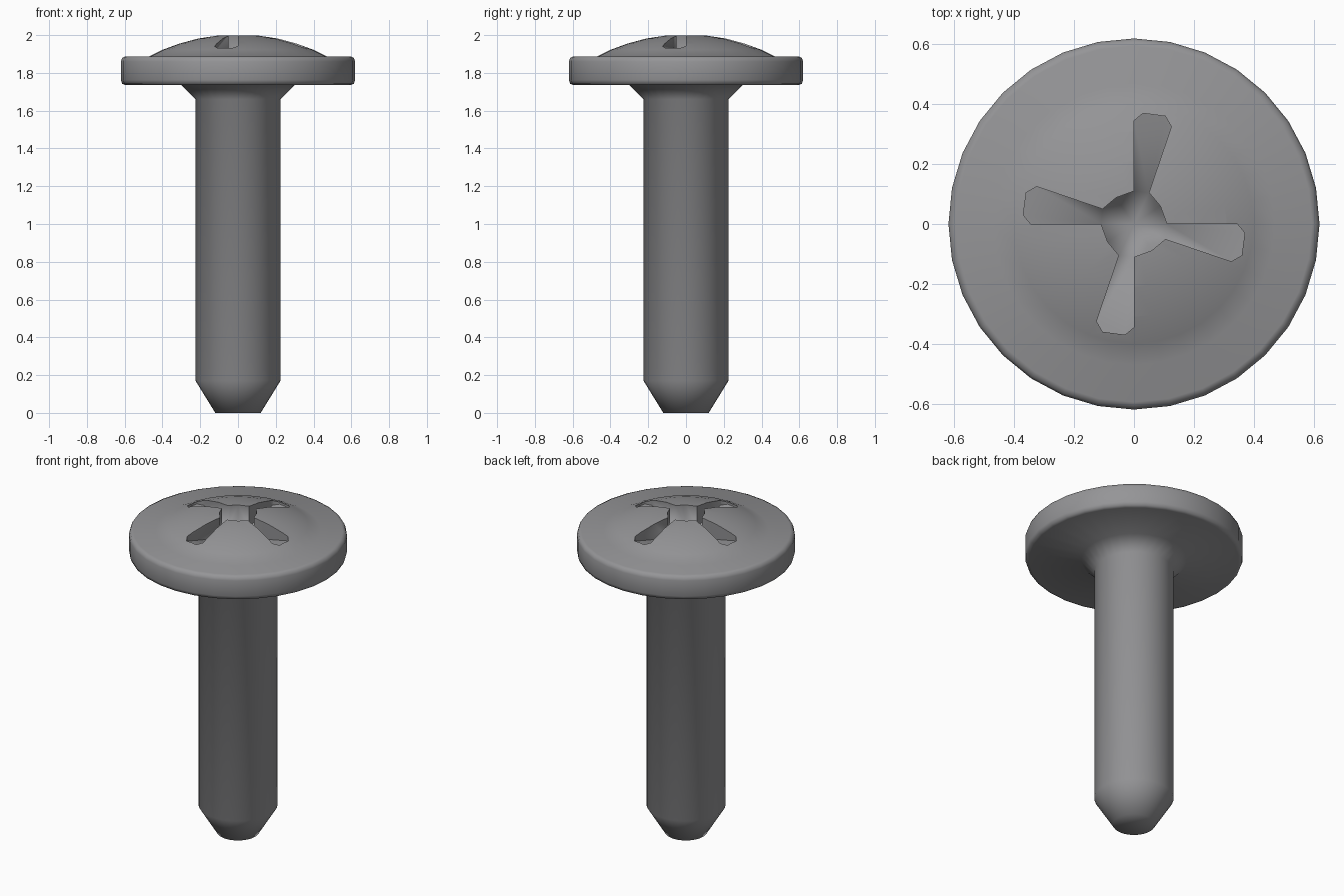
import bpy, bmesh, math

if "Cube" in bpy.data.objects:
    bpy.data.objects.remove(bpy.data.objects["Cube"])

SIDES = 32

metal = bpy.data.materials.new("grey metal")
metal.diffuse_color = (0.30, 0.30, 0.31, 1)
metal.use_nodes = True
metal.node_tree.nodes["Principled BSDF"].inputs["Base Color"].default_value = metal.diffuse_color


def make_object(name, bm):
    bmesh.ops.recalc_face_normals(bm, faces=bm.faces)
    me = bpy.data.meshes.new(name)
    bm.to_mesh(me)
    bm.free()
    ob = bpy.data.objects.new(name, me)
    bpy.context.collection.objects.link(ob)
    me.materials.append(metal)
    return ob


def lathe(name, profile):
    """Revolve (radius, z) points; both ends are closed."""
    bm = bmesh.new()
    rings = []
    for r, z in profile:
        rings.append([bm.verts.new((r * math.cos(2 * math.pi * i / SIDES),
                                    r * math.sin(2 * math.pi * i / SIDES), z))
                      for i in range(SIDES)])
    for a, b in zip(rings, rings[1:]):
        for i in range(SIDES):
            j = (i + 1) % SIDES
            bm.faces.new((a[i], a[j], b[j], b[i]))
    bm.faces.new(rings[0][::-1])
    bm.faces.new(rings[-1])
    return make_object(name, bm)


# Whole screw: blunt tip, shank, flare, washer rim and domed head
screw = lathe("screw", [
    (0.12, 0.0), (0.225, 0.17), (0.225, 1.66), (0.30, 1.735),
    (0.595, 1.735), (0.613, 1.742), (0.62, 1.762),
    (0.62, 1.86), (0.613, 1.88), (0.595, 1.888), (0.47, 1.888),
    (0.40, 1.922), (0.31, 1.955), (0.21, 1.982), (0.11, 1.997), (0.03, 2.0)])

# Cross recess cutter: four tapered arms with sloping floors around a hub
ARM = [(0.0, 0.11), (0.0, 0.345), (0.03, 0.37), (0.105, 0.36),
       (0.125, 0.325), (0.05, 0.105), (0.088, 0.06)]
bm = bmesh.new()
low, high = [], []
for k in range(4):
    c, s = math.cos(k * math.pi / 2), -math.sin(k * math.pi / 2)
    for x, y in ARM:
        z = 1.865 + 0.2 * (max(y, 0.1) - 0.1)
        px, py = x * c - y * s, x * s + y * c
        low.append(bm.verts.new((px, py, z)))
        high.append(bm.verts.new((px, py, 2.1)))
centre = bm.verts.new((0, 0, 1.80))
n = len(low)
for i in range(n):
    j = (i + 1) % n
    bm.faces.new((low[i], low[j], high[j], high[i]))
bm.faces.new(high)
for k in range(4):
    b = k * 7
    bm.faces.new(low[b:b + 6])
    for i, j in ((b, b + 5), (b + 5, b + 6), (b + 6, (b + 7) % n)):
        bm.faces.new((low[i], low[j], centre))
cutter = make_object("recess_cutter", bm)
cutter.hide_render = True

mod = screw.modifiers.new("recess", 'BOOLEAN')
mod.operation = 'DIFFERENCE'
mod.solver = 'EXACT'
mod.object = cutter
bpy.context.view_layer.objects.active = screw
bpy.ops.object.select_all(action='DESELECT')
screw.select_set(True)
bpy.ops.object.modifier_apply(modifier=mod.name)
bpy.data.objects.remove(cutter)

# Soft shading over the body, crisp recess walls
bpy.ops.object.shade_smooth_by_angle(angle=math.radians(66))
